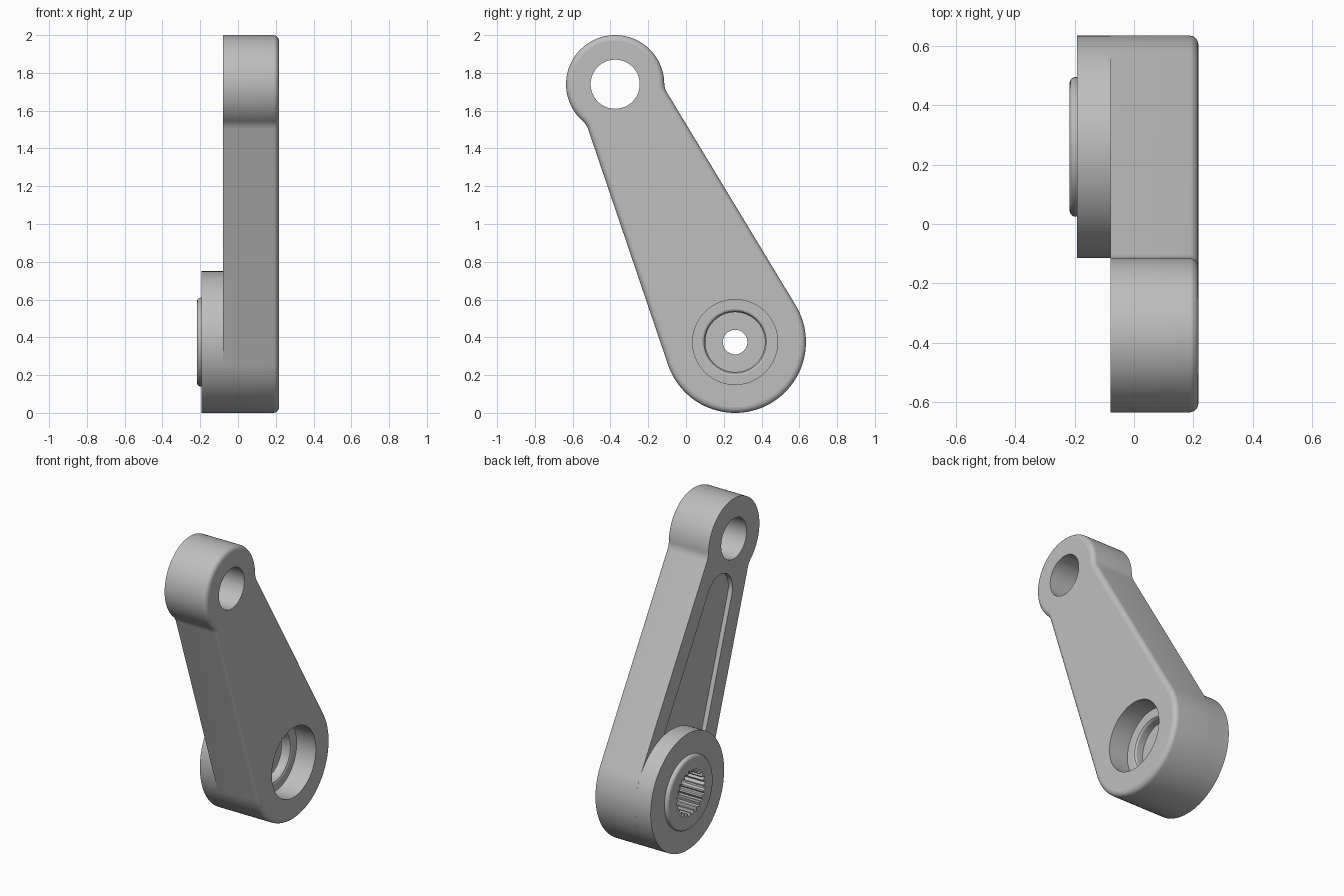
import bpy, bmesh
from math import pi, cos, sin, acos, atan2, sqrt, radians
from mathutils import Vector

if "Cube" in bpy.data.objects:
    bpy.data.objects.remove(bpy.data.objects["Cube"])

# Main dimensions: both bores run along x, the arm lies in the y-z plane
HUB = Vector((0.26, 0.375))
TIP = Vector((-0.375, 1.74))
R_HUB, R_TIP, R_NECK, R_BLEND = 0.375, 0.26, 0.212, 0.1
BACK, FRONT = -0.08, 0.217
LENGTH = (TIP - HUB).length
ALONG = (TIP - HUB).normalized()
ACROSS = Vector((ALONG.y, -ALONG.x))

metal = bpy.data.materials.new("grey metal")
metal.use_nodes = True
GREY = (0.52, 0.52, 0.52, 1)
metal.diffuse_color = GREY
metal.node_tree.nodes["Principled BSDF"].inputs["Base Color"].default_value = GREY


def place(x, p):
    """Arm coordinates (along, across) to world."""
    q = HUB + ALONG * p[0] + ACROSS * p[1]
    return (x, q.x, q.y)


def arc(center, radius, start, end, steps):
    return [Vector((center[0] + radius * cos(t), center[1] + radius * sin(t)))
            for t in (start + (end - start) * i / steps for i in range(steps + 1))]


def make_object(name, bm):
    bmesh.ops.recalc_face_normals(bm, faces=bm.faces)
    mesh = bpy.data.meshes.new(name)
    bm.to_mesh(mesh)
    bm.free()
    mesh.materials.append(metal)
    obj = bpy.data.objects.new(name, mesh)
    bpy.context.collection.objects.link(obj)
    return obj


def prism(name, outline, x0, x1, round_edge=0):
    bm = bmesh.new()
    low = [bm.verts.new(place(x0, p)) for p in outline]
    high = [bm.verts.new(place(x1, p)) for p in outline]
    bm.faces.new(low)
    cap = bm.faces.new(high)
    for i in range(len(low)):
        j = (i + 1) % len(low)
        bm.faces.new((low[i], low[j], high[j], high[i]))
    bmesh.ops.recalc_face_normals(bm, faces=bm.faces)
    if round_edge:
        bmesh.ops.bevel(bm, geom=list(cap.edges), offset=round_edge,
                        segments=5, profile=0.5, affect='EDGES')
    return make_object(name, bm)


def activate(obj):
    bpy.ops.object.select_all(action='DESELECT')
    obj.select_set(True)
    bpy.context.view_layer.objects.active = obj


def cut(obj, cutter):
    activate(obj)
    mod = obj.modifiers.new("cut", 'BOOLEAN')
    mod.operation = 'DIFFERENCE'
    mod.solver = 'EXACT'
    mod.object = cutter
    bpy.ops.object.modifier_apply(modifier=mod.name)
    bpy.data.objects.remove(cutter)


def shade(obj):
    activate(obj)
    bpy.ops.object.shade_smooth_by_angle(angle=radians(30))
    for face in obj.data.polygons:
        if abs(face.normal.x) > 0.999:
            face.use_smooth = False


def mirrored(half):
    return half + [Vector((p.x, -p.y)) for p in reversed(half)]


# Tapered side line, tangent to the hub and to a slimmer neck circle
phi = acos((R_HUB - R_NECK) / LENGTH)
normal = Vector((cos(phi), sin(phi)))
side = Vector((sin(phi), -cos(phi)))
tip = Vector((LENGTH, 0))

# Arm outline: hub arc, concave blend, tip arc, then the mirrored half
d = R_NECK + R_BLEND
s = sqrt((R_TIP + R_BLEND) ** 2 - d ** 2)
blend = tip + normal * d - side * s
turn = atan2(s, d)
half = arc((0, 0), R_HUB, pi, phi, 40)
half += arc(blend, R_BLEND, phi + pi, phi + pi + turn, 8)
half += arc(tip, R_TIP, phi + turn, 0, 40)[1:]
outline = mirrored(half)
half_count = len(half)
# Drop the doubled points on the mirror line
outline.pop(half_count)
outline.pop()
arm = prism("arm", outline, BACK, FRONT, 0.03)

# Bores and the shallow tapered pocket on the back face
cut(arm, prism("hub_cutter", arc((0, 0), 0.225, 0, 2 * pi, 96)[:-1], -0.5, 0.5))
cut(arm, prism("tip_cutter", arc(tip, 0.13, 0, 2 * pi, 64)[:-1], -0.5, 0.5))
end_u, end_r = LENGTH - 0.34, 0.13
offset = end_u * cos(phi) + end_r
start = normal * offset + side * sqrt(0.36 ** 2 - offset ** 2)
pocket = mirrored([start] + arc((end_u, 0), end_r, phi, 0.02, 20))
cut(arm, prism("pocket_cutter", pocket, -0.3, BACK + 0.03))
shade(arm)

# Hub: turned profile of (x, radius, tooth depth) with a toothed socket
TEETH = 24
STEPS = TEETH * 4
profile = [(0.08, 0.225, 0), (0.08, 0.175, 0), (0.076, 0.165, 0), (0.065, 0.158, 0),
           (0.02, 0.158, 0), (0.02, 0.065, 0), (-0.05, 0.065, 0),
           (-0.05, 0.148, 0.02), (-0.217, 0.148, 0.02), (-0.217, 0.165, 0)]
# Rounded raised collar, then the boss
profile += [(-0.197 - p.y, 0.215 + p.x, 0) for p in arc((0, 0), 0.02, pi / 2, 0, 5)]
profile += [(-0.192, 0.235, 0), (-0.192, R_HUB, 0), (BACK, R_HUB, 0)]

bm = bmesh.new()
rings = []
for x, radius, tooth in profile:
    ring = []
    for i in range(STEPS):
        a = 2 * pi * i / STEPS
        r = radius - (tooth if i % 4 > 1 else 0)
        ring.append(bm.verts.new(place(x, (r * cos(a), r * sin(a)))))
    rings.append(ring)
for a, b in zip(rings, rings[1:]):
    for i in range(STEPS):
        j = (i + 1) % STEPS
        bm.faces.new((a[i], a[j], b[j], b[i]))
# Close the hidden seat against the arm so the body is solid
for i in range(STEPS):
    j = (i + 1) % STEPS
    bm.faces.new((rings[-1][i], rings[-1][j], rings[0][j], rings[0][i]))
shade(make_object("splined_hub", bm))
